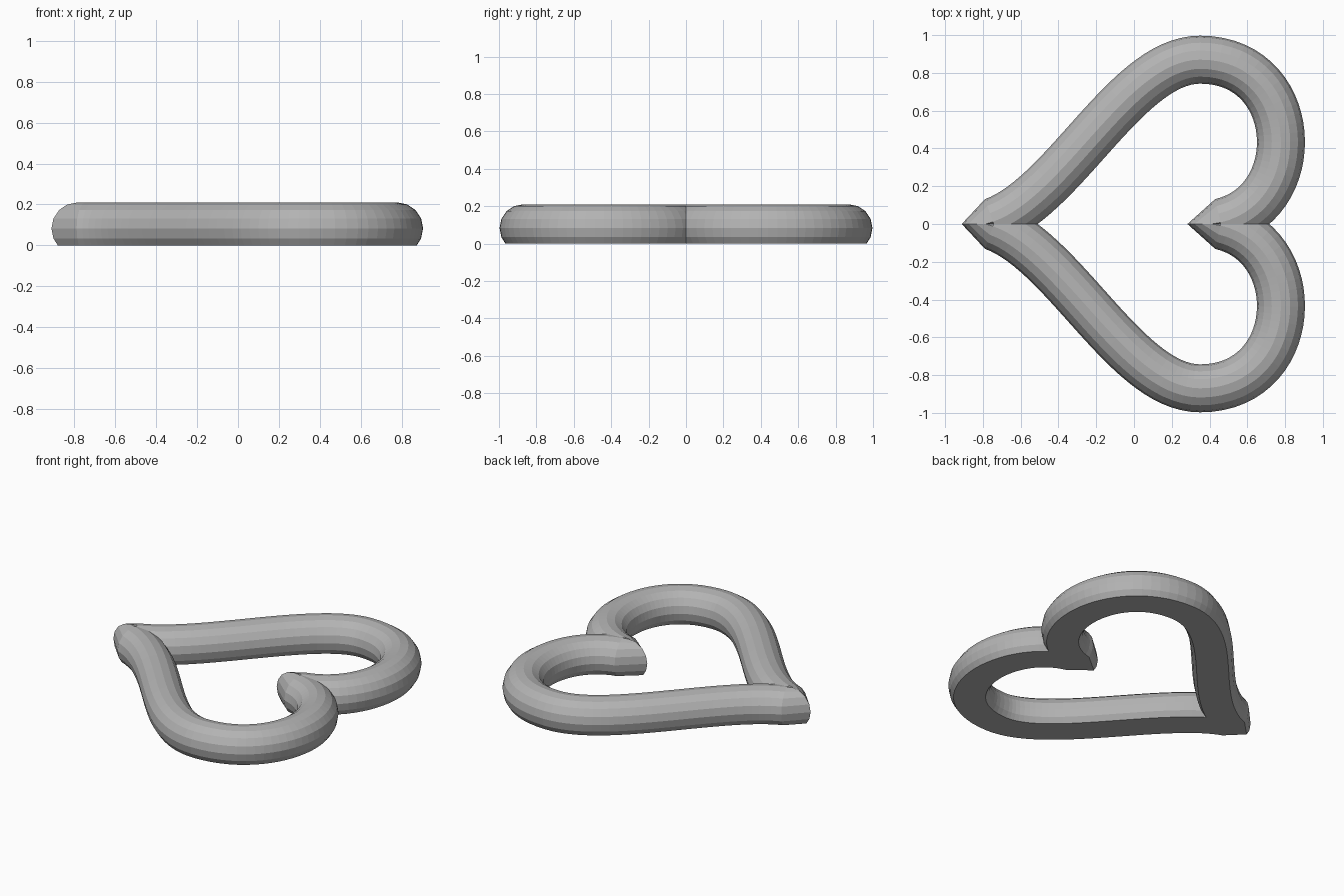
import bpy, bmesh, math
from mathutils import Vector
from mathutils.geometry import interpolate_bezier

if "Cube" in bpy.data.objects:
    bpy.data.objects.remove(bpy.data.objects["Cube"], do_unlink=True)

RADIUS, LIFT, SIDES, STEPS = 0.127, 0.083, 16, 32

# Grey material
grey = bpy.data.materials.new("grey")
grey.use_nodes = True
grey.diffuse_color = (0.45, 0.45, 0.45, 1)
grey.node_tree.nodes["Principled BSDF"].inputs["Base Color"].default_value = grey.diffuse_color

# Half heart centre line: from notch round the lobe, then down to the tip
notch, lobe, tip = Vector((0.41, 0)), Vector((0.35, 0.87)), Vector((-0.785, 0))
path = interpolate_bezier(notch, notch + Vector((0.51, 0.06)),
                          lobe + Vector((0.55, 0)), lobe, STEPS)
path += interpolate_bezier(lobe, lobe - Vector((0.4, 0)),
                           tip + Vector((0.4, 0.1)), tip, STEPS)[1:]
path = [Vector((p[0], p[1])) for p in path]

# Round cross-section with a flat base
cut = math.asin(-LIFT / RADIUS)
step = math.tau / SIDES
angles = [cut] + [i * step for i in range(-1, SIDES // 2 + 2)] + [math.pi - cut]
profile = [(RADIUS * math.cos(a), max(0, LIFT + RADIUS * math.sin(a))) for a in angles]

# Sweep the section along the path; end rings lie in the mirror plane
bm = bmesh.new()
rings = []
for i, p in enumerate(path):
    if i == 0:
        side = Vector((-1, 0))
    elif i == len(path) - 1:
        side = Vector((1, 0))
    else:
        t = (path[i + 1] - path[i - 1]).normalized()
        side = Vector((-t.y, t.x))
    rings.append([bm.verts.new((*(p + side * u), z)) for u, z in profile])
n = len(profile)
for a, b in zip(rings, rings[1:]):
    for j in range(n):
        k = (j + 1) % n
        bm.faces.new((a[j], a[k], b[k], b[j]))
bmesh.ops.recalc_face_normals(bm, faces=bm.faces)
mesh = bpy.data.meshes.new("heart_ring")
bm.to_mesh(mesh)
bm.free()
mesh.materials.append(grey)

heart = bpy.data.objects.new("heart_ring", mesh)
bpy.context.collection.objects.link(heart)

# Other half of the heart
mirror = heart.modifiers.new("mirror", 'MIRROR')
mirror.use_axis = (False, True, False)
mirror.merge_threshold = 0.0001
